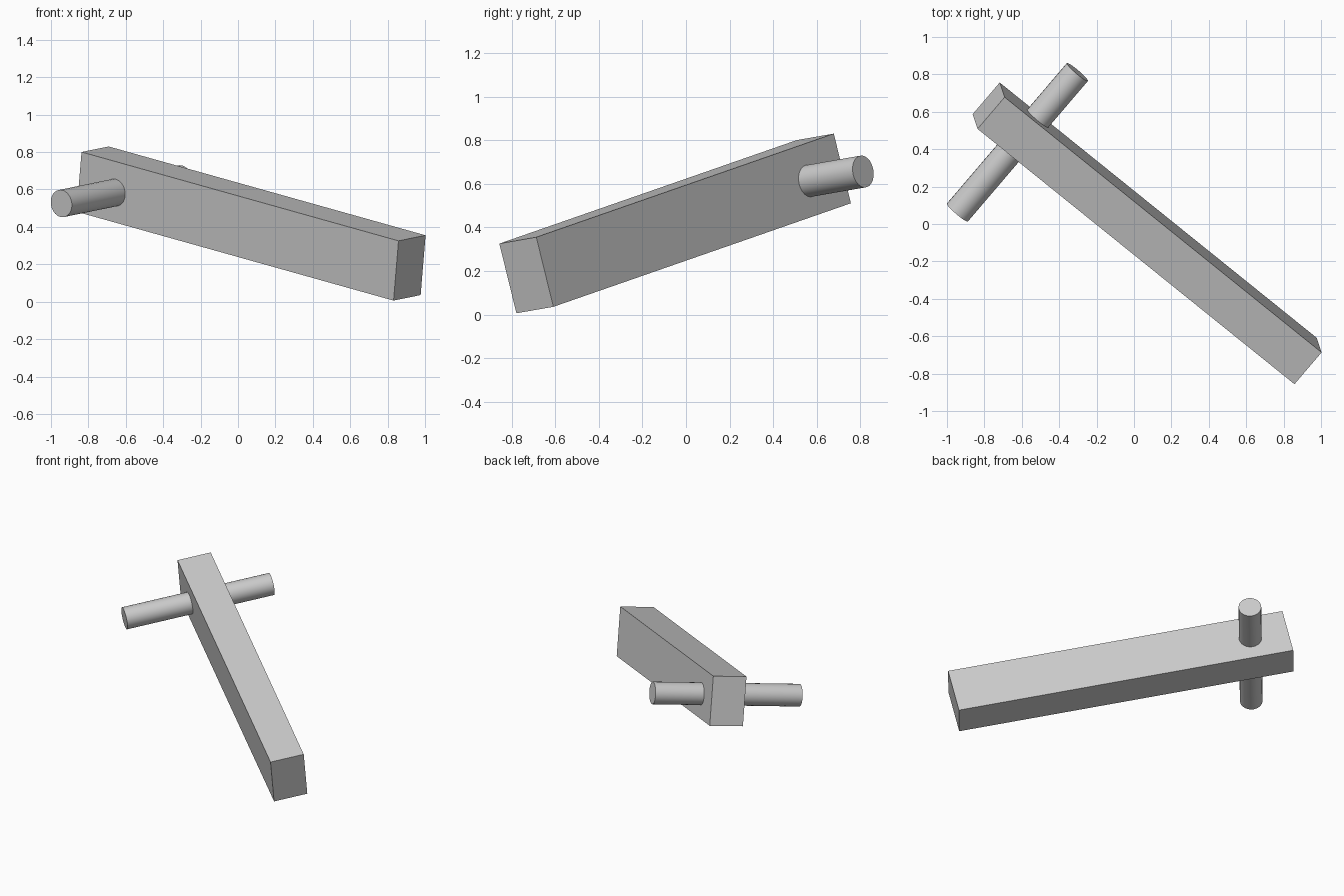
import bpy
from mathutils import Matrix, Vector

cube = bpy.data.objects.get("Cube")
if cube:
    bpy.data.objects.remove(cube, do_unlink=True)

# One plain grey for everything
grey = bpy.data.materials.new("light grey")
grey.use_nodes = True
colour = (0.6, 0.6, 0.6, 1)
grey.diffuse_color = colour
grey.node_tree.nodes["Principled BSDF"].inputs["Base Color"].default_value = colour

# Shared tilted frame: along the bar, across it, and up through it
along = Vector((1.695, -1.365, -0.475)).normalized()
across = Vector((0.145, 0.171, 0.03))
across = (across - along * across.dot(along)).normalized()
up = along.cross(across)
frame = Matrix((along, across, up)).transposed().to_4x4()
centre = Vector((0.07, -0.05, 0.418))


def finish(name, location, rotation):
    obj = bpy.context.object
    obj.name = name
    obj.matrix_world = Matrix.Translation(location) @ rotation
    obj.data.materials.append(grey)
    return obj


# Long rectangular bar
bpy.ops.mesh.primitive_cube_add(size=1)
bar = finish("bar", centre, frame)
bar.data.transform(Matrix.Diagonal((2.227, 0.225, 0.33, 1)))

# Round peg through the bar near its high end, longer at the front
bpy.ops.mesh.primitive_cylinder_add(vertices=24, radius=0.074, depth=0.997)
bpy.ops.object.shade_smooth_by_angle()
peg_frame = Matrix((up, along, across)).transposed().to_4x4()
finish("peg", centre - along * 0.863 - across * 0.057 - up * 0.004, peg_frame)
